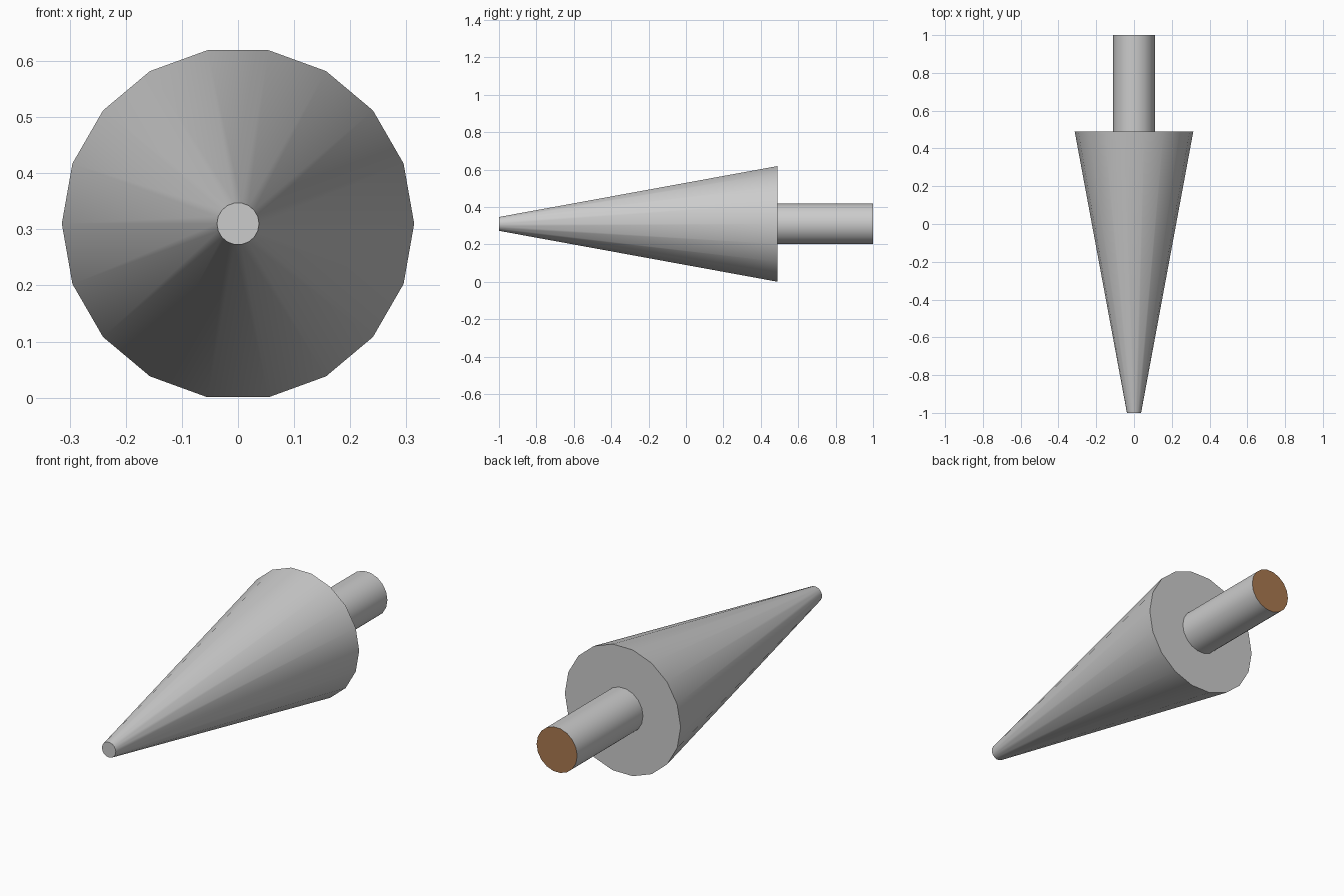
import bpy, bmesh, math

if "Cube" in bpy.data.objects:
    bpy.data.objects.remove(bpy.data.objects["Cube"])

SIDES = 18
AXIS_Z = 0.31


def lathe(name, profile, cap_first=False, cap_last=False, cap_material=None):
    """Turn (y, radius) points around the horizontal y axis."""
    bm = bmesh.new()
    rings = []
    for y, r in profile:
        rings.append([bm.verts.new((r * math.cos(math.tau * i / SIDES), y,
                                    AXIS_Z + r * math.sin(math.tau * i / SIDES)))
                      for i in range(SIDES)])
    for a, b in zip(rings, rings[1:]):
        for i in range(SIDES):
            j = (i + 1) % SIDES
            bm.faces.new((a[i], b[i], b[j], a[j]))
    if cap_first:
        bm.faces.new(rings[0])
    if cap_last:
        cap = bm.faces.new(rings[-1][::-1])
        if cap_material:
            cap.material_index = 1
    mesh = bpy.data.meshes.new(name)
    bm.to_mesh(mesh)
    bm.free()
    obj = bpy.data.objects.new(name, mesh)
    bpy.context.collection.objects.link(obj)
    if cap_material:
        mesh.materials.append(None)
        mesh.materials.append(cap_material)
    bpy.ops.object.select_all(action='DESELECT')
    obj.select_set(True)
    bpy.context.view_layer.objects.active = obj
    bpy.ops.object.shade_smooth_by_angle(angle=math.radians(35))
    return obj


brown = bpy.data.materials.new("brown_end")
brown.diffuse_color = (0.40, 0.19, 0.08, 1)
brown.use_nodes = True
brown.node_tree.nodes["Principled BSDF"].inputs["Base Color"].default_value = brown.diffuse_color

# Tapered body with blunt tip and flat shoulder
lathe("tapered_body", [(-1, 0.0375), (0.49, 0.314), (0.49, 0.11)], cap_first=True)

# Shaft with coloured end face
lathe("shaft", [(0.49, 0.11), (1, 0.11)], cap_last=True, cap_material=brown)
